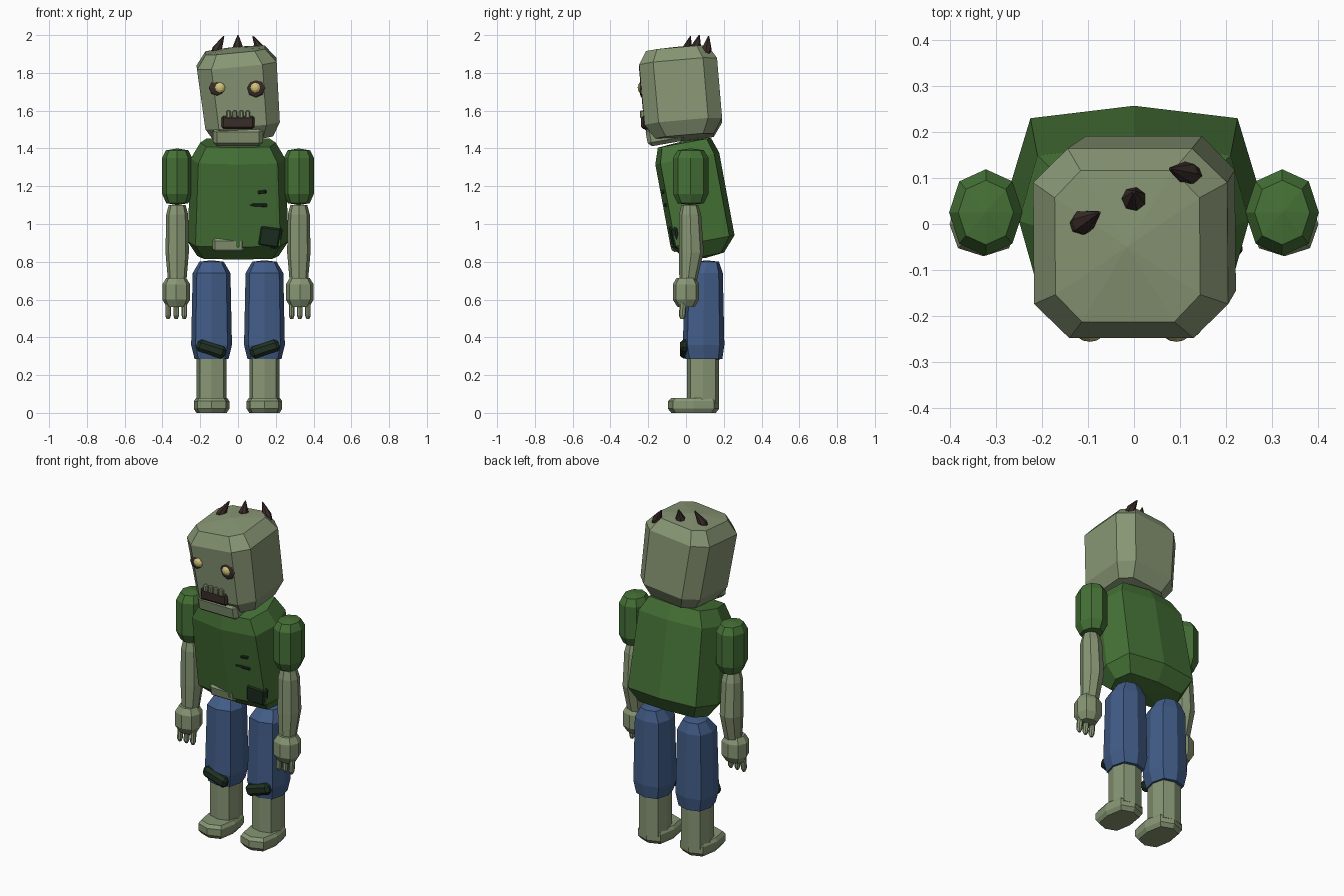
import bpy, bmesh, math
from mathutils import Matrix, Vector, Euler

if "Cube" in bpy.data.objects:
    bpy.data.objects.remove(bpy.data.objects["Cube"])


def material(name, rgb):
    m = bpy.data.materials.new(name)
    m.diffuse_color = (*rgb, 1)
    m.use_nodes = True
    m.node_tree.nodes["Principled BSDF"].inputs["Base Color"].default_value = m.diffuse_color
    return m


SKIN = material("pale green skin", (0.245, 0.305, 0.175))
SHIRT = material("green cloth", (0.060, 0.165, 0.037))
PANTS = material("blue cloth", (0.055, 0.110, 0.250))
PATCH = material("dark green cloth", (0.014, 0.030, 0.016))
DARK = material("dark brown", (0.040, 0.025, 0.021))
EYE = material("pale yellow", (0.640, 0.560, 0.190))


def finish(name, bm, mat):
    bmesh.ops.recalc_face_normals(bm, faces=bm.faces)
    me = bpy.data.meshes.new(name)
    bm.to_mesh(me)
    bm.free()
    me.materials.append(mat)
    ob = bpy.data.objects.new(name, me)
    bpy.context.collection.objects.link(ob)
    return ob


def octagon(c):
    """Eight points with a vertex on each axis; c pushes the diagonals out."""
    return [(1, 0), (c, c), (0, 1), (-c, c), (-1, 0), (-c, -c), (0, -1), (c, -c)]


def cut_square(k):
    """Square with its corners cut off."""
    return [(1, -k), (1, k), (k, 1), (-k, 1), (-1, k), (-1, -k), (-k, -1), (k, -1)]


def loft(name, rings, mat, section, matrix=None, poles=0.0):
    """Skin rings of (z, rx, ry, cx, cy) running upwards, closed with fan caps."""
    bm = bmesh.new()
    loops = [[bm.verts.new((cx + x * rx, cy + y * ry, z)) for x, y in section]
             for z, rx, ry, cx, cy in rings]
    n = len(section)
    for a, b in zip(loops, loops[1:]):
        for i in range(n):
            j = (i + 1) % n
            bm.faces.new((a[i], a[j], b[j], b[i]))
    for ring, loop, d in ((rings[0], loops[0], -poles), (rings[-1], loops[-1], poles)):
        tip = bm.verts.new((ring[3], ring[4], ring[0] + d))
        for i in range(n):
            bm.faces.new((loop[i], loop[(i + 1) % n], tip))
    if matrix:
        bm.transform(matrix)
    return finish(name, bm, mat)


def box(name, loc, size, mat, rot=(0, 0, 0), bevel=0.25):
    """Box with chamfered edges; rot in degrees."""
    bm = bmesh.new()
    bmesh.ops.create_cube(bm, size=1)
    bmesh.ops.scale(bm, vec=size, verts=bm.verts)
    bmesh.ops.bevel(bm, geom=bm.edges[:], offset=min(size) * bevel,
                    segments=1, affect='EDGES')
    r = Euler([math.radians(a) for a in rot]).to_matrix().to_4x4()
    bm.transform(Matrix.Translation(loc) @ r)
    return finish(name, bm, mat)


def ball(name, loc, radii, mat):
    bm = bmesh.new()
    bmesh.ops.create_uvsphere(bm, u_segments=8, v_segments=6, radius=1)
    bm.transform(Matrix.Translation(loc) @ Matrix.Diagonal((*radii, 1))
                 @ Matrix.Rotation(math.pi / 2, 4, 'X'))
    return finish(name, bm, mat)


def spike(name, base, tip, r, mat):
    """Slightly bulging pointed tuft from base to tip."""
    d = Vector(tip) - Vector(base)
    m = Matrix.Translation(base) @ d.to_track_quat('Z', 'Y').to_matrix().to_4x4()
    h = d.length
    sec = [(math.cos(i * math.tau / 7), math.sin(i * math.tau / 7)) for i in range(7)]
    return loft(name, [(0, r * .75, r * .75, 0, 0), (h * .3, r, r, 0, 0),
                       (h * .7, r * .5, r * .5, 0, 0), (h, .003, .003, 0, 0)],
                mat, sec, m)


# Torso, leaning forward
lean = Matrix.Translation((0, 0.045, 1.14)) @ Matrix.Rotation(math.radians(10.5), 4, 'X')
loft("torso", [(-0.315, 0.215, 0.10, 0, 0), (-0.235, 0.268, 0.172, 0, 0),
               (0.21, 0.25, 0.172, 0, 0), (0.295, 0.20, 0.143, 0, 0)],
     SHIRT, octagon(0.84), lean, 0.01)

# Head, nodding and rolled to one side
tilt = (Matrix.Translation((0.008, -0.028, 1.69))
        @ Matrix.Rotation(math.radians(-5.5), 4, 'Y')
        @ Matrix.Rotation(math.radians(5), 4, 'X'))
loft("head", [(-0.235, 0.155, 0.155, 0, 0), (-0.16, 0.198, 0.206, 0, 0),
              (0.16, 0.212, 0.207, 0, 0), (0.232, 0.158, 0.165, 0, 0)],
     SKIN, cut_square(0.64), tilt, 0.018)

# Jaw, mouth and teeth
box("jaw", (0, -0.11, 1.475), (0.265, 0.2, 0.10), SKIN, (10, 0, 0), 0.2)
box("mouth", (0, -0.215, 1.538), (0.175, 0.045, 0.07), DARK)
for i in range(4):
    box("tooth", (-0.05 + i * 0.034, -0.232, 1.58), (0.024, 0.025, 0.042), SKIN)

# Eyes
for x, ex, r in ((-0.112, -0.096, 0.042), (0.095, 0.092, 0.05)):
    ball("eye_socket", (x, -0.234, 1.72), (r, 0.013, r), DARK)
    ball("eyeball", (ex, -0.236, 1.722), (0.03, 0.02, 0.03), EYE)

# Hair tufts
for base, tip in (((-0.125, -0.005, 1.895), (-0.075, 0.025, 1.995)),
                  ((0, 0.048, 1.915), (0, 0.07, 2.0)),
                  ((0.13, 0.105, 1.90), (0.078, 0.12, 1.995))):
    spike("hair_tuft", base, tip, 0.027, DARK)

# Shirt tears and patches
box("long_tear", (0.072, -0.105, 1.103), (0.165, 0.02, 0.016), PATCH, (10.5, 3, 0))
box("short_tear", (0.128, -0.12, 1.17), (0.045, 0.02, 0.016), PATCH, (10.5, -5, 0))
box("shirt_patch", (0.165, -0.055, 0.935), (0.13, 0.045, 0.125), PATCH, (10.5, 8, 8), 0.4)
box("shirt_hole", (-0.05, -0.062, 0.89), (0.17, 0.04, 0.075), SKIN, (10.5, 0, 0), 0.35)

for s, side in ((-1, "left"), (1, "right")):
    # Sleeve, arm and hand
    ax, hx = s * 0.322, s * 0.327
    loft(side + "_sleeve", [(1.11, 0.058, 0.07, ax, 0.025), (1.16, 0.08, 0.094, ax, 0.025),
                            (1.35, 0.08, 0.094, ax, 0.025), (1.39, 0.06, 0.07, ax, 0.025)],
         SHIRT, octagon(0.72), None, 0.01)
    loft(side + "_arm", [(0.69, 0.048, 0.045, ax, 0.01), (0.85, 0.062, 0.066, ax, 0.028),
                         (1.05, 0.058, 0.058, ax, 0.022), (1.1, 0.045, 0.045, ax, 0.02)],
         SKIN, octagon(0.73))
    loft(side + "_hand", [(0.56, 0.05, 0.045, hx, 0), (0.60, 0.074, 0.07, hx, 0),
                          (0.68, 0.074, 0.07, hx, 0), (0.715, 0.052, 0.05, hx, 0)],
         SKIN, octagon(0.75))
    for i in (-1, 0, 1):
        fx = hx + i * 0.043
        loft(side + "_finger", [(0.497, 0.008, 0.009, fx, -0.02), (0.515, 0.015, 0.018, fx, -0.02),
                                (0.58, 0.015, 0.018, fx, -0.015)], SKIN, octagon(0.72))
    # Trouser leg, shin and foot
    lx = s * 0.14
    loft(side + "_trouser", [(0.285, 0.09, 0.097, lx, 0.095), (0.36, 0.108, 0.11, lx, 0.093),
                             (0.74, 0.1, 0.1, lx, 0.095), (0.80, 0.065, 0.065, lx, 0.11)],
         PANTS, octagon(0.78), None, 0.008)
    loft(side + "_shin", [(0.05, 0.08, 0.085, lx, 0.09), (0.32, 0.08, 0.085, lx, 0.09)],
         SKIN, octagon(0.78))
    loft(side + "_foot", [(0.0, 0.08, 0.118, lx, 0.04), (0.022, 0.094, 0.135, lx, 0.04),
                          (0.062, 0.094, 0.135, lx, 0.04), (0.08, 0.082, 0.118, lx, 0.04)],
         SKIN, octagon(0.8))
    box(side + "_knee_patch", (s * 0.142, -0.008, 0.338), (0.16, 0.05, 0.065), PATCH,
        (0, -18 * s, 0), 0.35)
